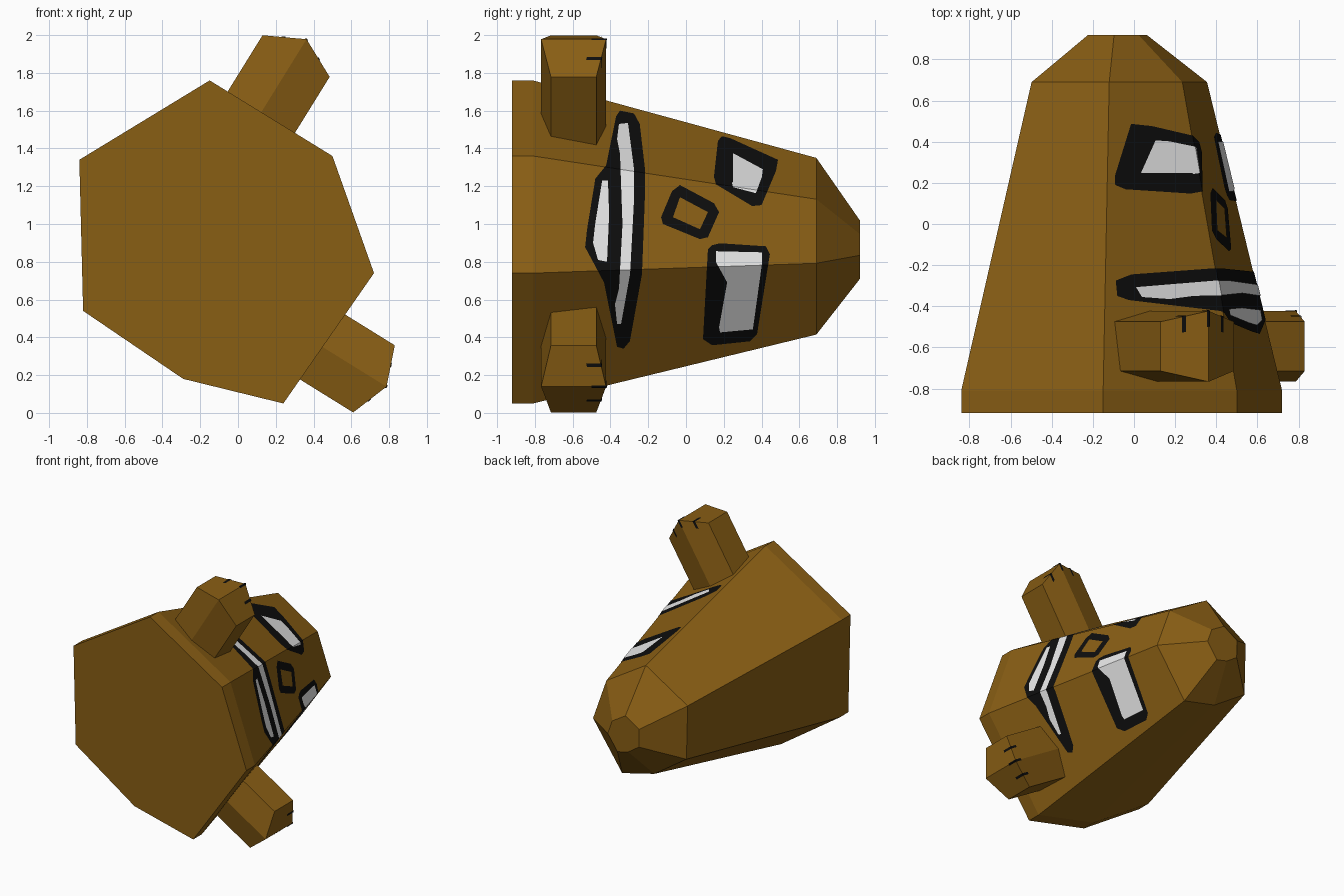
import bpy, bmesh
from mathutils import Vector

if "Cube" in bpy.data.objects:
    bpy.data.objects.remove(bpy.data.objects["Cube"])


def material(name, rgb):
    m = bpy.data.materials.new(name)
    m.diffuse_color = (*rgb, 1)
    m.use_nodes = True
    m.node_tree.nodes["Principled BSDF"].inputs["Base Color"].default_value = m.diffuse_color
    return m


BROWN = material("brown", (0.25, 0.112, 0.007))
BLACK = material("black", (0.004, 0.004, 0.004))
WHITE = material("white", (0.95, 0.95, 0.95))


def finish(name, bm, mat, outward=True):
    if outward:
        bmesh.ops.recalc_face_normals(bm, faces=bm.faces)
    me = bpy.data.meshes.new(name)
    bm.to_mesh(me)
    bm.free()
    me.materials.append(mat)
    ob = bpy.data.objects.new(name, me)
    bpy.context.collection.objects.link(ob)
    return ob


# Body: seven-sided outline lofted and scaled towards the back
CX, CZ = -0.085, 0.855
OUTLINE = [(-0.15, 1.76), (0.50, 1.36), (0.72, 0.74), (0.24, 0.05),
           (-0.29, 0.18), (-0.82, 0.54), (-0.84, 1.34)]
Y0, Y1, TAPER = -0.81, 0.69, 0.453

bm = bmesh.new()
rings = []
for y, s in [(-0.92, 1), (Y0, 1), (Y1, 1 - TAPER), (0.92, 0.182)]:
    rings.append([bm.verts.new((CX + s * (x - CX), y, CZ + s * (z - CZ)))
                  for x, z in OUTLINE])
for a, b in zip(rings, rings[1:]):
    for i in range(7):
        j = (i + 1) % 7
        bm.faces.new((a[i], a[j], b[j], b[i]))
bm.faces.new(rings[0])
bm.faces.new(rings[-1])
finish("body", bm, BROWN)


# Painted markings: flat outlines (y, z) wrapped on the three right-hand facets
def body_x(y, z):
    s = 1 - TAPER * (y - Y0) / (Y1 - Y0)
    zz = CZ + (z - CZ) / s
    xs = []
    for (xa, za), (xb, zb) in zip(OUTLINE[:3], OUTLINE[1:4]):
        xs.append(xa + (xb - xa) * (zz - za) / (zb - za))
    return CX + s * (min(xs) - CX)


def marking(name, pts, mat, lift):
    bm = bmesh.new()
    bm.faces.new([bm.verts.new((0, y, z)) for y, z in pts])
    bmesh.ops.triangulate(bm, faces=bm.faces[:])
    for _, vz in OUTLINE[1:3]:
        bmesh.ops.bisect_plane(
            bm, geom=bm.verts[:] + bm.edges[:] + bm.faces[:], dist=1e-5,
            plane_co=(0, Y0, vz),
            plane_no=Vector((0, TAPER * (vz - CZ), Y1 - Y0)).normalized())
    for v in bm.verts:
        v.co.x = body_x(v.co.y, v.co.z) + lift
    for f in bm.faces:
        f.normal_update()
        if f.normal.x < 0:
            f.normal_flip()
    finish(name, bm, mat, outward=False)


LOW, HIGH = 0.004, 0.008
marking("mouth_outline", [
    (-.35, 1.60), (-.275, 1.585), (-.245, 1.53), (-.217, 1.29), (-.217, 1.16),
    (-.233, .735), (-.297, .38), (-.33, .34), (-.365, .35), (-.434, .69),
    (-.487, .79), (-.534, .877), (-.524, .97), (-.48, 1.24), (-.423, 1.31),
    (-.37, 1.57)], BLACK, LOW)
marking("upper_teeth", [
    (-.355, 1.53), (-.307, 1.535), (-.275, 1.29), (-.275, 1.13), (-.296, .735),
    (-.344, .47), (-.365, .47), (-.376, .575), (-.328, .76), (-.323, 1.24),
    (-.365, 1.45)], WHITE, HIGH)
marking("lower_teeth", [
    (-.444, 1.23), (-.413, 1.23), (-.407, 1.05), (-.418, .80), (-.466, .81),
    (-.492, .90), (-.481, 1.0)], WHITE, HIGH)
marking("upper_eye_outline", [
    (.19, 1.465), (.233, 1.455), (.487, 1.34), (.476, 1.28), (.40, 1.10),
    (.35, 1.095), (.159, 1.21), (.148, 1.25), (.169, 1.44)], BLACK, LOW)
marking("upper_eye_white", [
    (.249, 1.375), (.407, 1.29), (.402, 1.25), (.37, 1.163), (.249, 1.195),
    (.243, 1.22), (.36, 1.27), (.25, 1.36)], WHITE, HIGH)
marking("lower_eye_outline", [
    (.138, .888), (.18, .898), (.423, .882), (.444, .84), (.376, .416),
    (.339, .379), (.138, .358), (.09, .39), (.1, .47), (.116, .866)],
    BLACK, LOW)
marking("lower_eye_white", [
    (.159, .856), (.402, .85), (.402, .787), (.354, .442), (.18, .426),
    (.175, .453), (.296, .60), (.312, .68), (.286, .734), (.233, .776),
    (.159, .798)], WHITE, HIGH)
marking("nose_outline", [
    (-.074, 1.174), (-.032, 1.206), (.148, 1.11), (.175, 1.063), (.116, .93),
    (.074, .92), (-.122, 1.0), (-.132, 1.036)], BLACK, LOW)
marking("nose_centre", [
    (-.032, 1.142), (.116, 1.063), (.074, .972), (-.069, 1.036)], BROWN, HIGH)


# Arms: six-sided prisms with a folded end and three claw marks
HALF, MID_Y, SIDE_Y, ARM_Y = 0.209, 0.172, 0.12, -0.595


def arm(name, end, axis, across, bulge, length=0.5):
    def place(u, y, t):
        return (end[0] + across[0] * u + axis[0] * t, ARM_Y + y,
                end[1] + across[1] * u + axis[1] * t)

    bm = bmesh.new()
    ring = [(-HALF, SIDE_Y), (0, MID_Y), (HALF, SIDE_Y),
            (HALF, -SIDE_Y), (0, -MID_Y), (-HALF, -SIDE_Y)]
    tip = [bm.verts.new(place(u, y, 0 if u else bulge)) for u, y in ring]
    base = [bm.verts.new(place(u, y, -length)) for u, y in ring]
    for i in range(6):
        j = (i + 1) % 6
        bm.faces.new((tip[i], tip[j], base[j], base[i]))
    bm.faces.new((tip[0], tip[1], tip[4], tip[5]))
    bm.faces.new((tip[1], tip[2], tip[3], tip[4]))
    bm.faces.new(base)
    finish(name, bm, BROWN)

    # Claw marks fold from the end over onto the side
    bm = bmesh.new()
    lift, w = 0.004, 0.009
    for c in (-0.11, 0, 0.11):
        rows = []
        for u in (c - w, c, c + w):
            k = abs(u) / HALF
            y = MID_Y + (SIDE_Y - MID_Y) * k + lift
            t = bulge * (1 - k) + lift
            rows.append([bm.verts.new(place(u, *p)) for p in
                         ((y - 0.08, t), (y, t), (y, t - 0.06))])
        for a, b in zip(rows, rows[1:]):
            for i in range(2):
                bm.faces.new((a[i], a[i + 1], b[i + 1], b[i]))
    for f in bm.faces:
        f.normal_update()
        if f.normal.dot(Vector((axis[0], 1, axis[1]))) < 0:
            f.normal_flip()
    finish(name + "_claws", bm, BLACK, outward=False)


arm("upper_arm", (0.3075, 1.889), (0.527, 0.85), (0.85, -0.527), 0.105)
arm("lower_arm", (0.72, 0.18), (0.85, -0.527), (-0.527, -0.85), 0.078)
